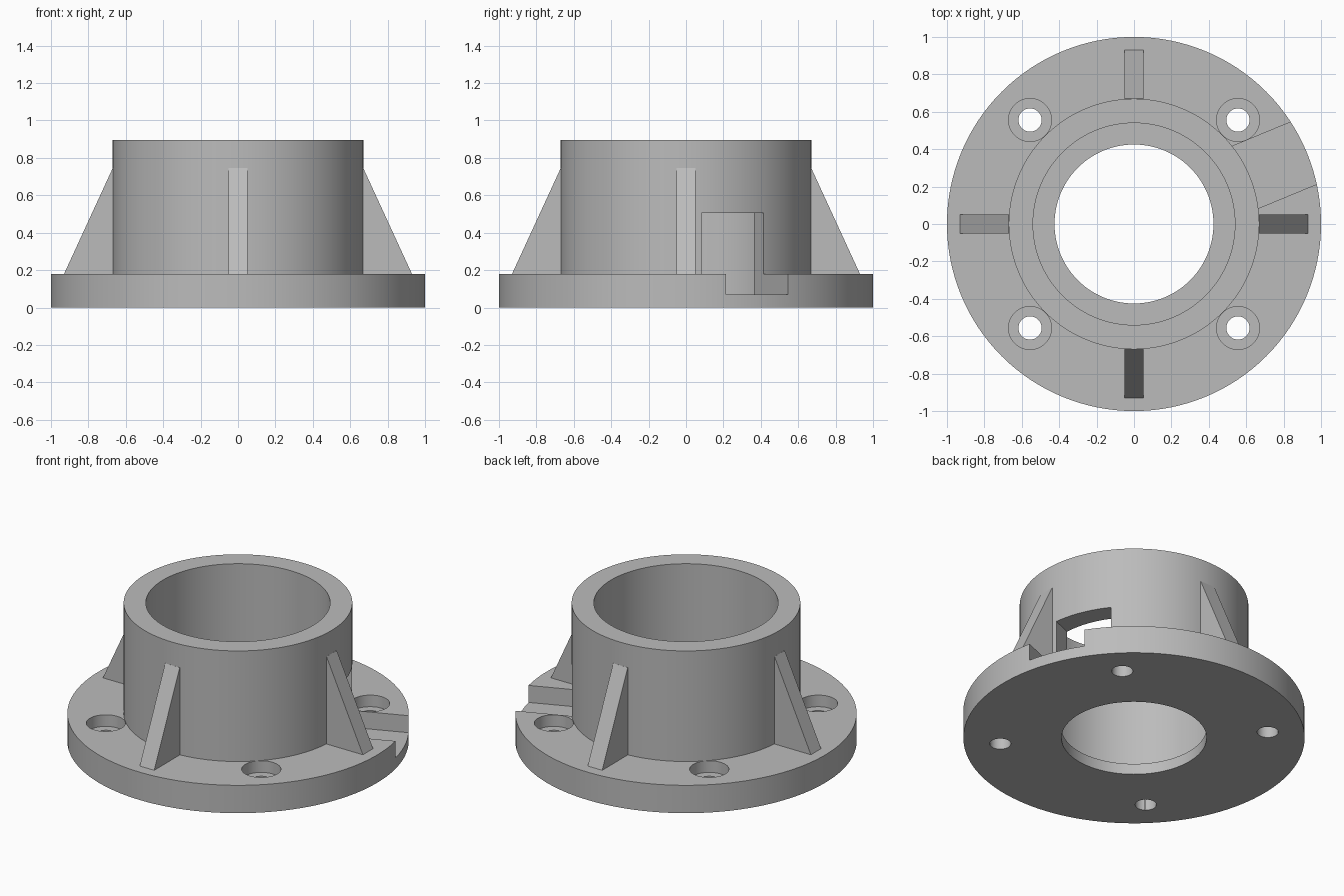
import bpy
import bmesh
import math
from mathutils import Matrix, Vector

SEGMENTS = 128
FLANGE_TOP = 0.18
BORE_FLOOR = 0.07

default = bpy.data.objects.get("Cube")
if default:
    bpy.data.objects.remove(default, do_unlink=True)

grey = bpy.data.materials.new("plain_grey")
grey.use_nodes = True
colour = (0.5, 0.5, 0.5, 1)
grey.diffuse_color = colour
grey.node_tree.nodes["Principled BSDF"].inputs["Base Color"].default_value = colour


def make_object(name, bm):
    bmesh.ops.recalc_face_normals(bm, faces=bm.faces[:])
    mesh = bpy.data.meshes.new(name)
    bm.to_mesh(mesh)
    bm.free()
    mesh.materials.append(grey)
    obj = bpy.data.objects.new(name, mesh)
    bpy.context.collection.objects.link(obj)
    return obj


def lathe(name, profile):
    """Revolve a closed (radius, z) profile around the z axis."""
    bm = bmesh.new()
    verts = [bm.verts.new((r, 0, z)) for r, z in profile]
    edges = [bm.edges.new((v, verts[i - 1])) for i, v in enumerate(verts)]
    bmesh.ops.spin(bm, geom=verts + edges, cent=(0, 0, 0), axis=(0, 0, 1),
                   angle=math.tau, steps=SEGMENTS, use_merge=True)
    bmesh.ops.remove_doubles(bm, verts=bm.verts[:], dist=0.0001)
    return make_object(name, bm)


def cylinder(bm, x, y, radius, low, high):
    bmesh.ops.create_cone(bm, cap_ends=True, segments=48, radius1=radius, radius2=radius,
                          depth=high - low, matrix=Matrix.Translation((x, y, (low + high) / 2)))


def cut(target, cutter):
    mod = target.modifiers.new("cut", "BOOLEAN")
    mod.operation = "DIFFERENCE"
    mod.solver = "EXACT"
    mod.object = cutter
    bpy.context.view_layer.objects.active = target
    bpy.ops.object.modifier_apply(modifier=mod.name)
    bpy.data.objects.remove(cutter, do_unlink=True)


# Flange, collar and stepped bore in one revolved body
body = lathe("flanged_collar", [
    (0.425, 0), (1, 0), (1, FLANGE_TOP), (0.67, FLANGE_TOP),
    (0.67, 0.895), (0.54, 0.895), (0.54, BORE_FLOOR), (0.425, BORE_FLOOR)])

# Four bolt holes, then their counterbores
spots = [(sx * 0.556, sy * 0.556) for sx in (-1, 1) for sy in (-1, 1)]
for radius, low in ((0.062, -0.1), (0.115, 0.105)):
    bm = bmesh.new()
    for x, y in spots:
        cylinder(bm, x, y, radius, low, FLANGE_TOP + 0.001 if low > 0 else 0.3)
    cut(body, make_object("hole_cutter", bm))

# Radial slot through the collar wall and the flange
bm = bmesh.new()
bmesh.ops.create_cube(bm, size=1)
size = Vector((0.8, 0.36, 0.505 - BORE_FLOOR))
bmesh.ops.scale(bm, vec=size, verts=bm.verts)
bmesh.ops.translate(bm, vec=(0.9, 0.003, BORE_FLOOR + size.z / 2), verts=bm.verts)
bmesh.ops.rotate(bm, cent=(0, 0, 0), matrix=Matrix.Rotation(math.radians(22.5), 3, "Z"), verts=bm.verts)
cut(body, make_object("slot_cutter", bm))

# Four triangular ribs bracing the collar
for i, side in enumerate(("left", "back", "right", "front")):
    bm = bmesh.new()
    outline = [(0.6, 0.15), (0.93, 0.15), (0.93, FLANGE_TOP), (0.67, 0.745), (0.6, 0.745)]
    face = bm.faces.new([bm.verts.new((r, -0.052, z)) for r, z in outline])
    extruded = bmesh.ops.extrude_face_region(bm, geom=[face])["geom"]
    bmesh.ops.translate(bm, vec=(0, 0.104, 0),
                        verts=[g for g in extruded if isinstance(g, bmesh.types.BMVert)])
    bmesh.ops.rotate(bm, cent=(0, 0, 0), matrix=Matrix.Rotation(i * math.pi / 2, 3, "Z"), verts=bm.verts)
    make_object(side + "_rib", bm)

# Smooth the round walls, keep the edges sharp
bpy.ops.object.select_all(action="DESELECT")
body.select_set(True)
bpy.context.view_layer.objects.active = body
bpy.ops.object.shade_smooth_by_angle(angle=math.radians(30))
